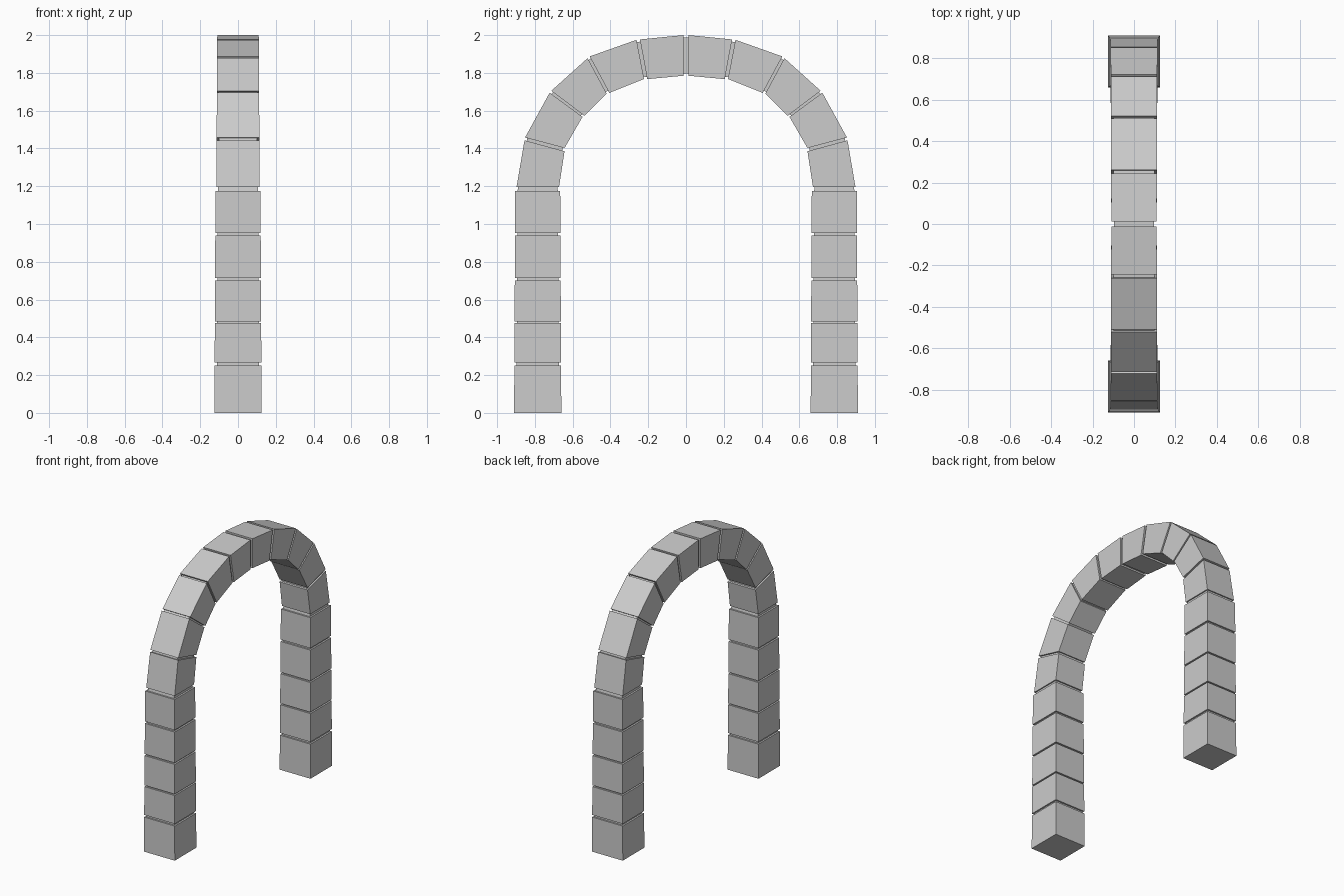
import bpy, bmesh
from mathutils import Vector

if "Cube" in bpy.data.objects:
    bpy.data.objects.remove(bpy.data.objects["Cube"])

GROOVE = 0.012  # depth of the joints between stones


def stone_strip(name, stones, cap_start, tail=None):
    """Skin a row of stones with recessed joints, mirrored across y = 0.
    Each stone: (outer_start, inner_start, half_x_start, outer_end, inner_end, half_x_end)."""
    rings = []

    def ring(o, i, h, inset):
        o, i = Vector(o), Vector(i)
        d = (o - i).normalized() * inset
        o, i, h = o - d, i + d, h - inset
        rings.append([(-h, o.x, o.y), (h, o.x, o.y), (h, i.x, i.y), (-h, i.x, i.y)])

    for n, (o0, i0, h0, o1, i1, h1) in enumerate(stones):
        if n or not cap_start:
            ring(o0, i0, h0, GROOVE)
        ring(o0, i0, h0, 0)
        ring(o1, i1, h1, 0)
        ring(o1, i1, h1, GROOVE)
    if tail:
        ring(*tail, GROOVE)

    bm = bmesh.new()
    loops = [[bm.verts.new(p) for p in r] for r in rings]
    for a, b in zip(loops, loops[1:]):
        for k in range(4):
            j = (k + 1) % 4
            bm.faces.new((a[k], a[j], b[j], b[k]))
    if cap_start:
        bm.faces.new(loops[0])
    bmesh.ops.recalc_face_normals(bm, faces=bm.faces)
    mesh = bpy.data.meshes.new(name)
    bm.to_mesh(mesh)
    bm.free()
    obj = bpy.data.objects.new(name, mesh)
    bpy.context.collection.objects.link(obj)
    mod = obj.modifiers.new("mirror", 'MIRROR')
    mod.use_axis = (False, True, False)
    mod.merge_threshold = 0.0005
    # Make sure the open skin faces outwards
    out = max(mesh.polygons, key=lambda p: p.center.x + p.normal.x ** 2)
    if out.normal.x < 0:
        mesh.flip_normals()
    return obj


# Legs: five slightly tapering stones each
courses = [(0, 0.252), (0.268, 0.475), (0.485, 0.702), (0.713, 0.938), (0.952, 1.175)]
legs = []
for z0, z1 in courses:
    t0, t1 = z0 / 1.2 * 0.006, z1 / 1.2 * 0.006
    legs.append(((0.91 - t0, z0), (0.66 + t0, z0), 0.125 - t0,
                 (0.91 - t1, z1), (0.66 + t1, z1), 0.125 - t1))
stone_strip("legs", legs, True, tail=((0.9, 1.197), (0.67, 1.197), 0.118))

# Arch: five wedge stones on each side, meeting at the crown
arch = [
    ((0.897, 1.197), (0.672, 1.197), 0.115, (0.855, 1.443), (0.643, 1.385), 0.113),
    ((0.852, 1.458), (0.643, 1.402), 0.113, (0.722, 1.695), (0.548, 1.567), 0.112),
    ((0.713, 1.705), (0.538, 1.573), 0.112, (0.521, 1.878), (0.420, 1.690), 0.112),
    ((0.510, 1.887), (0.406, 1.694), 0.112, (0.262, 1.975), (0.222, 1.768), 0.111),
    ((0.244, 1.977), (0.205, 1.767), 0.111, (0.012, 2.000), (0.012, 1.785), 0.109),
]
stone_strip("arch", arch, False, tail=((0, 2.0), (0, 1.785), 0.109))
